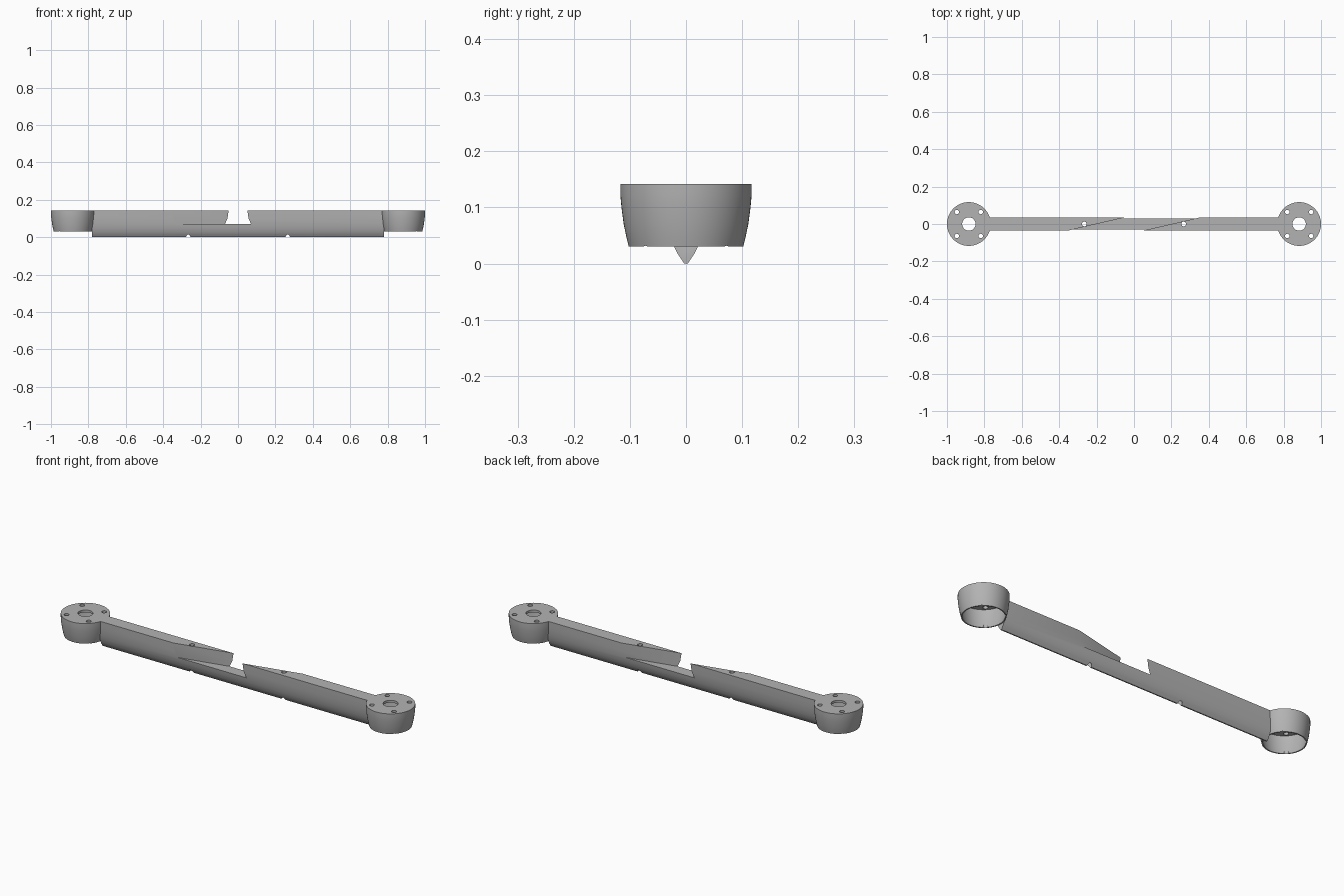
import bpy, bmesh, math

cube = bpy.data.objects.get("Cube")
if cube:
    bpy.data.objects.remove(cube, do_unlink=True)

TOP, CUP_X, SEG = 0.142, 0.883, 64

grey = bpy.data.materials.new("plain grey")
grey.use_nodes = True
grey.diffuse_color = (0.45, 0.45, 0.45, 1)
grey.node_tree.nodes["Principled BSDF"].inputs["Base Color"].default_value = grey.diffuse_color


def finish(name, bm):
    bmesh.ops.recalc_face_normals(bm, faces=bm.faces)
    mesh = bpy.data.meshes.new(name)
    bm.to_mesh(mesh)
    bm.free()
    mesh.materials.append(grey)
    ob = bpy.data.objects.new(name, mesh)
    bpy.context.collection.objects.link(ob)
    return ob


def prism(name, outline, place, a, b):
    """Extrude a closed outline between a and b; place maps (u, v, w) to xyz."""
    bm = bmesh.new()
    ends = [[bm.verts.new(place(u, v, w)) for u, v in outline] for w in (a, b)]
    for ring in ends:
        bm.faces.new(ring)
    n = len(outline)
    for i in range(n):
        j = (i + 1) % n
        bm.faces.new((ends[0][i], ends[0][j], ends[1][j], ends[1][i]))
    return finish(name, bm)


def lathe(name, profile, x):
    """Spin a (radius, z) profile that starts and ends on the axis."""
    bm = bmesh.new()
    rings = []
    for r, z in profile:
        rings.append([bm.verts.new((x + r * math.cos(2 * math.pi * i / SEG),
                                    r * math.sin(2 * math.pi * i / SEG), z))
                      for i in range(SEG)])
    for lo, hi in zip(rings, rings[1:]):
        for i in range(SEG):
            j = (i + 1) % SEG
            bm.faces.new((lo[i], lo[j], hi[j], hi[i]))
    bm.faces.new(rings[0])
    bm.faces.new(rings[-1])
    return finish(name, bm)


def drill(x, y, r):
    circle = [(x + r * math.cos(math.tau * i / 24), y + r * math.sin(math.tau * i / 24))
              for i in range(24)]
    return prism("drill", circle, lambda u, v, w: (u, v, w), -0.1, 0.3)


def cut(ob, cutter):
    mod = ob.modifiers.new("cut", "BOOLEAN")
    mod.operation, mod.solver, mod.object = "DIFFERENCE", "EXACT", cutter
    bpy.context.view_layer.objects.active = ob
    bpy.ops.object.modifier_apply(modifier=mod.name)
    bpy.data.objects.remove(cutter, do_unlink=True)


def smooth(ob):
    bpy.ops.object.select_all(action="DESELECT")
    ob.select_set(True)
    bpy.context.view_layer.objects.active = ob
    bpy.ops.object.shade_smooth_by_angle(angle=math.radians(30))


# Keel-shaped arm
half = [(0.003, 0), (0.008, 0.007), (0.0145, 0.017), (0.02, 0.028), (0.0255, 0.046),
        (0.030, 0.07), (0.033, 0.1), (0.0345, TOP)]
section = half + [(-y, z) for y, z in reversed(half)]
arm = prism("arm", section, lambda u, v, w: (w, u, v), -0.781, 0.781)

# Slanted half-depth slot where a second arm crosses
slope = 0.30 / 0.069
slot = [(-0.2 - 0.1 * slope, -0.1), (0.2 - 0.1 * slope, -0.1),
        (0.2 + 0.1 * slope, 0.1), (-0.2 + 0.1 * slope, 0.1)]
cut(arm, prism("slot", slot, lambda u, v, w: (u, v, w), 0.07, 0.3))

# Motor cups, open underneath
outer = [(0.102, 0.03), (0.106, 0.046), (0.111, 0.07), (0.115, 0.1), (0.117, 0.122), (0.117, TOP)]
WALL, PLATE = 0.006, 0.012
inner = [(r - WALL, z) for r, z in outer[:-1]] + [(0.117 - WALL, TOP - PLATE)]
for side, label in ((-1, "right"), (1, "left")):
    x = side * CUP_X
    cut(arm, lathe("cup_clearance", outer + [(0.117, 0.3)], x))
    cup = lathe(label + "_motor_cup", outer, x)
    cut(cup, lathe("cup_hollow", [(inner[0][0], -0.1)] + inner, x))
    cut(cup, drill(x, 0, 0.036))
    for sx in (-1, 1):
        for sy in (-1, 1):
            cut(cup, drill(x + sx * 0.064, sy * 0.064, 0.012))
    smooth(cup)
    # Bolt hole through the arm
    cut(arm, drill(side * 0.266, 0, 0.0125))
smooth(arm)
